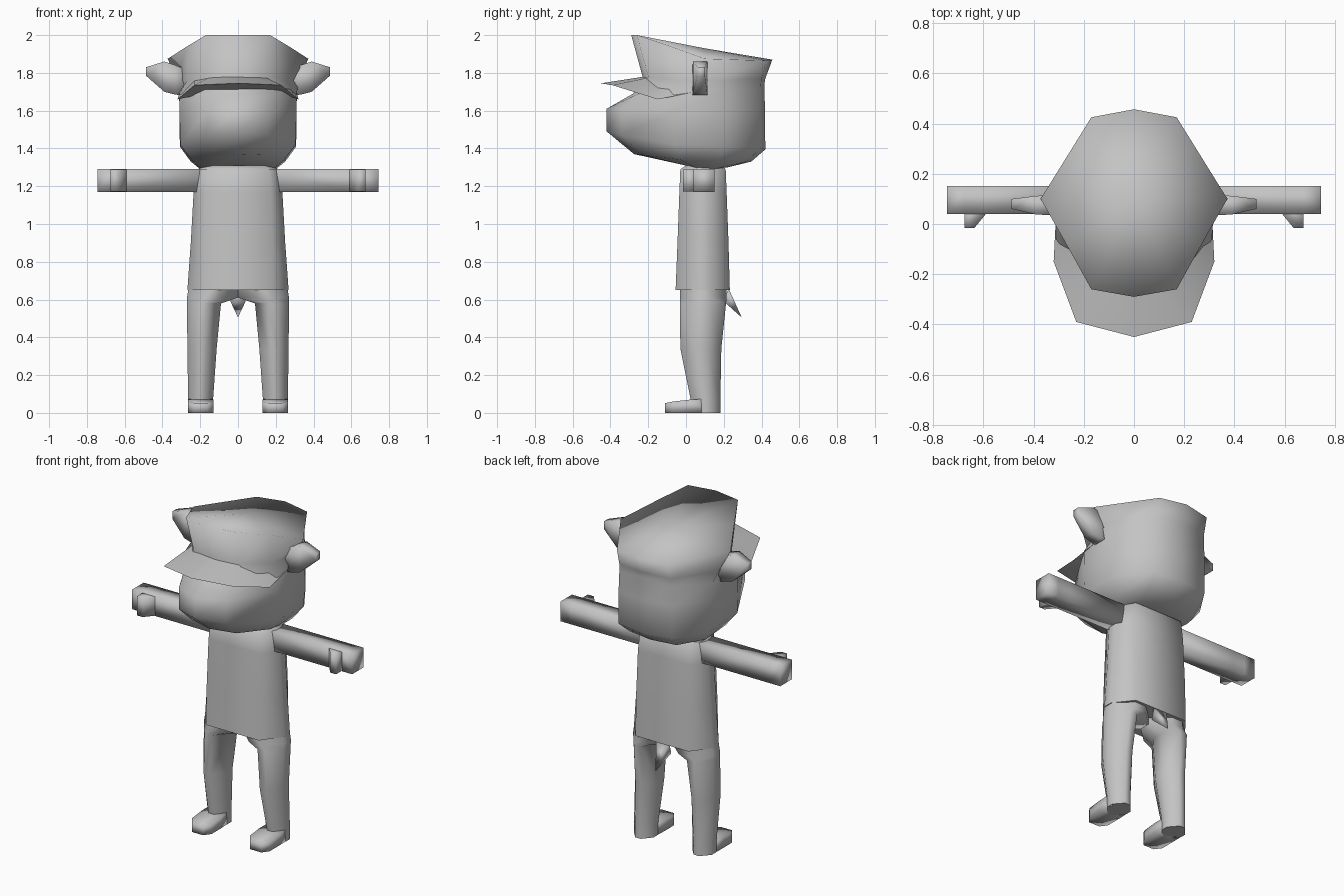
import bpy
import bmesh
import math

if "Cube" in bpy.data.objects:
    bpy.data.objects.remove(bpy.data.objects["Cube"])

grey = bpy.data.materials.new("mid grey")
grey.diffuse_color = (0.55, 0.55, 0.55, 1)
grey.use_nodes = True
grey.node_tree.nodes["Principled BSDF"].inputs["Base Color"].default_value = grey.diffuse_color


def finish(name, bm, angle=180):
    bmesh.ops.recalc_face_normals(bm, faces=bm.faces[:])
    mesh = bpy.data.meshes.new(name)
    bm.to_mesh(mesh)
    bm.free()
    mesh.materials.append(grey)
    ob = bpy.data.objects.new(name, mesh)
    bpy.context.collection.objects.link(ob)
    bpy.ops.object.select_all(action='DESELECT')
    bpy.context.view_layer.objects.active = ob
    ob.select_set(True)
    if angle < 180:
        bpy.ops.object.shade_smooth_by_angle(angle=math.radians(angle))
    else:
        bpy.ops.object.shade_smooth()
    return ob


def loft(name, rings, apex=None, angle=180):
    """Skin closed rings; cap both ends, the last one with a fan if apex is given."""
    bm = bmesh.new()
    vs = [[bm.verts.new(p) for p in r] for r in rings]
    n = len(vs[0])
    for a, b in zip(vs, vs[1:]):
        for i in range(n):
            j = (i + 1) % n
            bm.faces.new((a[i], a[j], b[j], b[i]))
    bm.faces.new(vs[0])
    if apex:
        c = bm.verts.new(apex)
        for i in range(n):
            bm.faces.new((vs[-1][i], vs[-1][(i + 1) % n], c))
    else:
        bm.faces.new(vs[-1])
    return finish(name, bm, angle)


def mirrored(half):
    """Complete a half ring that starts and ends on the centre plane."""
    return half + [(-x, y, z) for x, y, z in half[-2:0:-1]]


def octagon(u0, u1, v0, v1, c=0.25):
    """Rectangle with cut corners."""
    a, b = (u1 - u0) * c, (v1 - v0) * c
    return [(u0 + a, v0), (u1 - a, v0), (u1, v0 + b), (u1, v1 - b),
            (u1 - a, v1), (u0 + a, v1), (u0, v1 - b), (u0, v0 + b)]


def rect(u0, u1, v0, v1):
    return [(u0, v0), (u1, v0), (u1, v1), (u0, v1)]


# Head and flared cap in one skin, chin to cap rim
head = [
    [(0, .02, 1.31), (.12, .02, 1.305), (.19, .06, 1.295), (.2, .14, 1.29), (.13, .22, 1.30), (0, .24, 1.305)],
    [(0, -.275, 1.37), (.15, -.23, 1.365), (.245, -.03, 1.34), (.25, .17, 1.33), (.16, .32, 1.33), (0, .345, 1.33)],
    [(0, -.42, 1.49), (.16, -.34, 1.47), (.305, -.06, 1.42), (.308, .2, 1.41), (.18, .395, 1.40), (0, .42, 1.395)],
    [(0, -.42, 1.61), (.16, -.34, 1.61), (.31, -.06, 1.6), (.31, .2, 1.6), (.18, .395, 1.6), (0, .418, 1.6)],
    [(0, -.28, 1.69), (.18, -.25, 1.69), (.31, -.06, 1.69), (.312, .19, 1.7), (.175, .395, 1.72), (0, .415, 1.74)],
    [(0, -.23, 1.78), (.16, -.2, 1.78), (.27, -.05, 1.76), (.325, .15, 1.76), (.172, .4, 1.77), (0, .42, 1.77)],
    [(0, -.29, 2.0), (.17, -.26, 2.0), (.27, -.08, 1.94), (.372, .1, 1.875), (.17, .425, 1.865), (0, .457, 1.87)],
]
loft("head_and_cap", [mirrored(r) for r in head], apex=(0, .1, 1.93))

# Cap brim: a wedge bent down at the sides, its inner edges buried in the head
edge = [(.31, .05, 1.70), (.32, -.15, 1.66), (.23, -.39, 1.735), (0, -.45, 1.745)]
top = [(.25, .06, 1.75), (.23, -.03, 1.765), (.13, -.15, 1.785), (0, -.19, 1.785)]
under = [(.25, .06, 1.70), (.23, -.03, 1.69), (.13, -.15, 1.70), (0, -.19, 1.70)]
bm = bmesh.new()
rows = [[bm.verts.new(p) for p in r + [(-x, y, z) for x, y, z in r[-2::-1]]]
        for r in (edge, top, under)]
for a, b in ((0, 1), (1, 2), (2, 0)):
    for i in range(len(rows[0]) - 1):
        bm.faces.new((rows[a][i], rows[a][i + 1], rows[b][i + 1], rows[b][i]))
for i in (0, -1):
    bm.faces.new([r[i] for r in rows])
finish("cap_brim", bm, 60)

# Torso, widening to a hem that stands out at front and back
torso = []
for z, f, w, front, back in [(1.31, .13, .17, .0, .19), (1.29, .165, .215, -.03, .21),
                             (1.17, .175, .235, -.035, .215), (.9, .18, .25, -.045, .225),
                             (.65, .18, .268, -.055, .232)]:
    torso.append(mirrored([(0, front, z), (f, front, z), (w, .065, z),
                           (w, .12, z), (f, back, z), (0, back, z)]))
loft("torso", torso, angle=75)

# Tail under the back hem
bm = bmesh.new()
base = [bm.verts.new(p) for p in [(-.045, .225, .66), (.045, .225, .66), (.04, .2, .59), (-.04, .2, .59)]]
tip = bm.verts.new((0, .295, .505))
bm.faces.new(base)
for i in range(4):
    bm.faces.new((base[i], base[(i + 1) % 4], tip))
finish("tail", bm)

for s, side in ((1, "right"), (-1, "left")):
    # Leg: height, inner x, outer x, front y, back y
    rings = []
    for z, x0, x1, y0, y1 in [(.7, 0, .255, -.03, .215), (.61, 0, .27, -.032, .215),
                              (.58, .09, .27, -.032, .212), (.34, .113, .268, -.03, .187),
                              (.07, .132, .264, .025, .182), (0, .132, .264, .03, .182)]:
        rings.append([(s * x, y, z) for x, y in octagon(x0, x1, y0, y1, .36)])
    loft(side + "_leg", rings, angle=80)

    # Foot: y, inner x, outer x, top z
    rings = []
    for y, x0, x1, z1 in [(.12, .135, .262, .075), (.02, .13, .264, .07),
                          (-.07, .13, .264, .06), (-.11, .16, .235, .052)]:
        rings.append([(s * x, y, z) for x, z in rect(x0, x1, 0, z1)])
    loft(side + "_foot", rings)

    # Arm ending in a blunt hand
    rings = [[(s * x, y, z) for y, z in rect(.04, .152, 1.17, 1.29)] for x in (.18, .59, .675, .745)]
    loft(side + "_arm", rings)

    # Thumb
    outline = [(.59, .06), (.59, .04), (.635, -.015), (.675, -.015), (.675, .06)]
    loft(side + "_thumb", [[(s * x, y, z) for x, y in outline] for z in (1.172, 1.288)])

    # Ear: x, y range, z range
    rings = []
    for x, y0, y1, z0, z1 in [(.28, .035, .115, 1.68, 1.82), (.33, .035, .115, 1.685, 1.84),
                              (.39, .038, .112, 1.70, 1.86), (.487, .06, .1, 1.785, 1.83)]:
        rings.append([(s * x, y, z) for y, z in rect(y0, y1, z0, z1)])
    loft(side + "_ear", rings)
